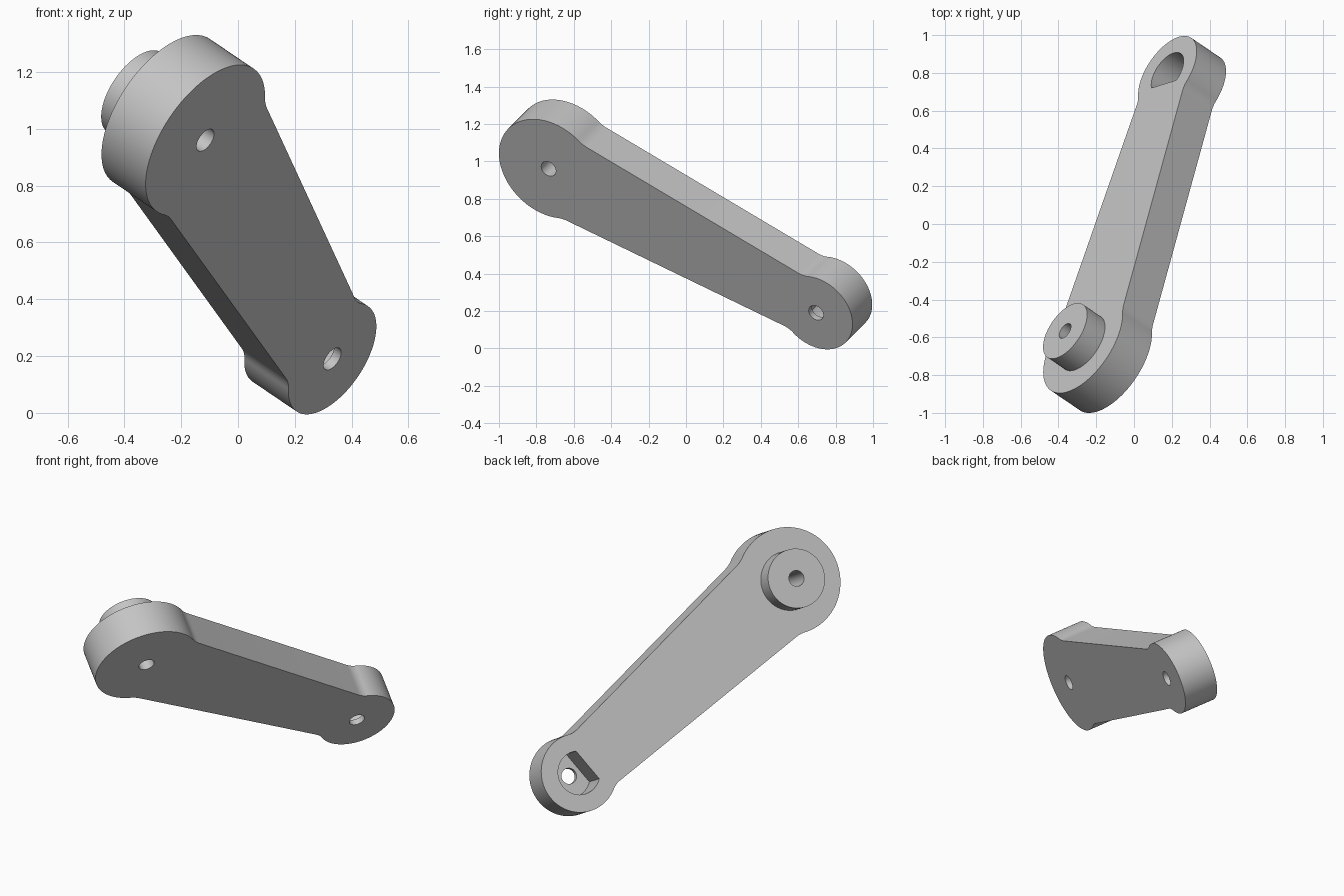
import bpy
import bmesh
from math import sin, cos, radians
from mathutils import Vector, Matrix

cube = bpy.data.objects.get("Cube")
if cube:
    bpy.data.objects.remove(cube, do_unlink=True)

# Main sizes
BIG_R, SMALL_R, THICK = 0.304, 0.224, 0.215
BOSS_R, BOSS_TOP = 0.169, 0.346
HOLE_R, POCKET_R, POCKET_FLAT, POCKET_DEPTH = 0.045, 0.124, -0.07, 0.18

# Tilted frame: X runs along the lever, Z is the outward normal of the front face
big_end = Vector((-0.115, -0.735, 0.96))
small_end = Vector((0.325, 0.70, 0.195))
normal = Vector((0.722, -0.489, -0.489)).normalized()
along = small_end - big_end
along = (along - normal * along.dot(normal))
LENGTH = along.length
along.normalize()
across = normal.cross(along)
frame = Matrix((along, across, normal)).transposed().to_4x4()
frame.translation = big_end

# Material
grey = bpy.data.materials.new("plain grey")
grey.use_nodes = True
colour = (0.55, 0.55, 0.55, 1)
grey.diffuse_color = colour
grey.node_tree.nodes["Principled BSDF"].inputs["Base Color"].default_value = colour


def arc(cx, r, start, end, steps):
    """Points on an arc centred on the lever axis, angles in degrees."""
    angles = [radians(start + (end - start) * i / steps) for i in range(steps + 1)]
    return [Vector((cx + r * cos(a), r * sin(a))) for a in angles]


def circle(cx, r, steps=64):
    return arc(cx, r, 0, 360, steps)[:-1]


def blend(p, corner, q, steps=6):
    """Soft inner corner between two outline pieces."""
    ts = [i / steps for i in range(1, steps)]
    return [p * (1 - t) ** 2 + corner * 2 * t * (1 - t) + q * t * t for t in ts]


def prism(name, outline, z0, z1):
    """Extrude an outline between two depths in the tilted frame."""
    bm = bmesh.new()
    base = bm.faces.new([bm.verts.new((p.x, p.y, z0)) for p in outline])
    top = bmesh.ops.extrude_face_region(bm, geom=[base])["geom"]
    bmesh.ops.translate(bm, vec=(0, 0, z1 - z0),
                        verts=[v for v in top if isinstance(v, bmesh.types.BMVert)])
    bmesh.ops.recalc_face_normals(bm, faces=bm.faces)
    bm.transform(frame)
    mesh = bpy.data.meshes.new(name)
    bm.to_mesh(mesh)
    bm.free()
    mesh.materials.append(grey)
    obj = bpy.data.objects.new(name, mesh)
    bpy.context.collection.objects.link(obj)
    return obj


def combine(target, tool, operation):
    """Apply a boolean and discard the tool."""
    tool.hide_render = True
    mod = target.modifiers.new(operation.lower(), "BOOLEAN")
    mod.operation, mod.object, mod.solver = operation, tool, "EXACT"
    bpy.context.view_layer.objects.active = target
    bpy.ops.object.modifier_apply(modifier=mod.name)
    bpy.data.objects.remove(tool, do_unlink=True)


# Lever outline: two round ends joined by a tapered bar, mirrored about the axis
big_corner = arc(0, BIG_R, 61, 61, 1)[0]
small_corner = arc(LENGTH, SMALL_R, 123, 123, 1)[0]
step = (small_corner - big_corner).normalized() * 0.035
big_arc = arc(0, BIG_R, 180, 67, 32)
small_arc = arc(LENGTH, SMALL_R, 114, 0, 32)
half = (big_arc
        + blend(big_arc[-1], big_corner, big_corner + step)
        + [big_corner + step, small_corner - step]
        + blend(small_corner - step, small_corner, small_arc[0])
        + small_arc)
mirrored = [Vector((p.x, -p.y)) for p in reversed(half[1:-1])]
lever = prism("lever_arm", half + mirrored, -THICK, 0)

# Round boss behind the big end
combine(lever, prism("boss", circle(0, BOSS_R), -BOSS_TOP, -THICK / 2), "UNION")

# D-shaped pocket behind the small end
pocket = [p for p in circle(LENGTH, POCKET_R, 96) if p.x > LENGTH + POCKET_FLAT]
chord = (POCKET_R ** 2 - POCKET_FLAT ** 2) ** 0.5
split = next(i for i, p in enumerate(pocket) if p.y < 0)
pocket[split:split] = [Vector((LENGTH + POCKET_FLAT, s * chord)) for s in (1, -1)]
combine(lever, prism("pocket_cutter", pocket, -THICK - 0.1, POCKET_DEPTH - THICK), "DIFFERENCE")

# Pin holes through both ends
for x in (0, LENGTH):
    combine(lever, prism("hole_cutter", circle(x, HOLE_R, 32), -0.6, 0.2), "DIFFERENCE")

# Smooth the round walls, keep the rims sharp
bpy.ops.object.select_all(action="DESELECT")
lever.select_set(True)
bpy.context.view_layer.objects.active = lever
bpy.ops.object.shade_smooth_by_angle(angle=radians(30))
